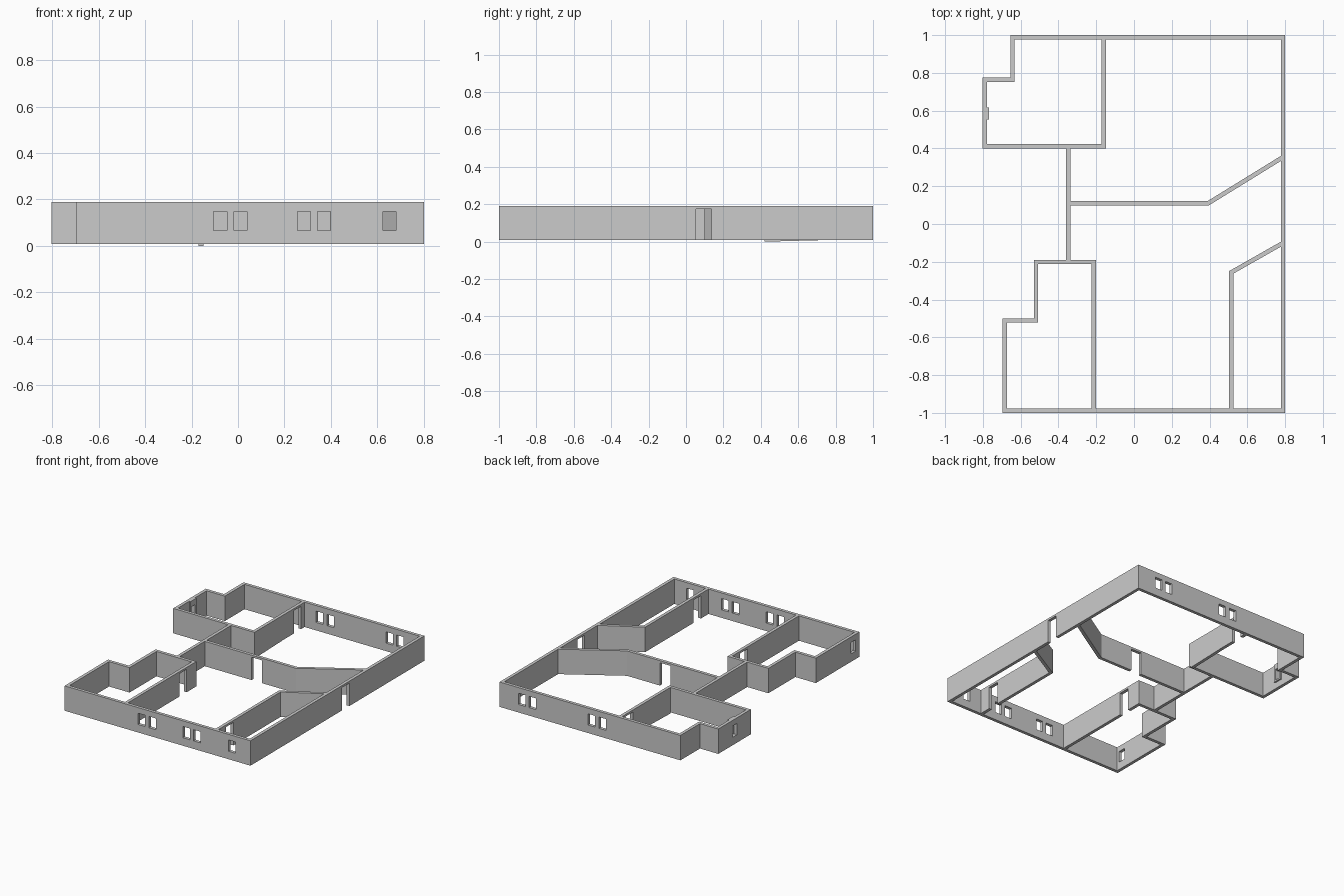
import bpy
import bmesh
from mathutils import Vector

if "Cube" in bpy.data.objects:
    bpy.data.objects.remove(bpy.data.objects["Cube"])

BASE, TOP, THICK = 0.009, 0.19, 0.023


def door(a, b):
    return (a, b, BASE, 0.175)


def window(a, b):
    return (a, b, 0.067, 0.149)


def wall(name, p, q, openings=(), miter=(0, 0), thick=THICK, base=BASE, top=TOP):
    """Straight wall from p to q. Openings use absolute x or y positions.
    miter slides the left edge forward and the right edge back at each end."""
    p, q = Vector(p), Vector(q)
    length = (q - p).length
    d = (q - p) / length
    n = Vector((-d.y, d.x)) * thick / 2
    start = p.x if abs(d.x) > abs(d.y) else p.y
    holes = [(a - start, b - start, lo, hi) for a, b, lo, hi in openings]
    ss = sorted({0, length, *[v for h in holes for v in h[:2]]})
    zs = sorted({base, top, *[v for h in holes for v in h[2:]]})
    shift = {0: miter[0], len(ss) - 1: miter[1]}

    def solid(i, k):
        if not (0 <= i < len(ss) - 1 and 0 <= k < len(zs) - 1):
            return False
        s, z = (ss[i] + ss[i + 1]) / 2, (zs[k] + zs[k + 1]) / 2
        return not any(a < s < b and lo < z < hi for a, b, lo, hi in holes)

    bm = bmesh.new()
    cache = {}

    def v(i, k, side):
        if (i, k, side) not in cache:
            pt = p + d * (ss[i] + side * shift.get(i, 0)) + n * side
            cache[i, k, side] = bm.verts.new((pt.x, pt.y, zs[k]))
        return cache[i, k, side]

    # Faces only where solid cells meet empty space
    for i in range(len(ss) - 1):
        for k in range(len(zs) - 1):
            if not solid(i, k):
                continue
            ring = [(i, k), (i + 1, k), (i + 1, k + 1), (i, k + 1)]
            for side in (1, -1):
                bm.faces.new([v(*c, side) for c in ring])
            for e, nb in enumerate([(i, k - 1), (i + 1, k), (i, k + 1), (i - 1, k)]):
                if not solid(*nb):
                    a, b = ring[e], ring[(e + 1) % 4]
                    bm.faces.new([v(*a, 1), v(*b, 1), v(*b, -1), v(*a, -1)])
    bmesh.ops.recalc_face_normals(bm, faces=bm.faces)
    me = bpy.data.meshes.new(name)
    bm.to_mesh(me)
    bm.free()
    ob = bpy.data.objects.new(name, me)
    bpy.context.collection.objects.link(ob)
    return ob


# Outer walls
wall("right_wall", (.789, -1), (.789, 1), [door(.054, .136)])
wall("back_wall", (-.655, .9885), (.7775, .9885),
     [window(-.057, -.001), window(.034, .09), window(.507, .563), window(.593, .649)])
wall("front_wall", (-.695, -.9885), (.7775, -.9885),
     [window(-.105, -.047), window(-.017, .039), window(.256, .312),
      window(.343, .399), window(.623, .68)])

# Back left room
wall("back_room_upper_side", (-.6435, .7515), (-.6435, .977))
wall("back_room_step", (-.802, .763), (-.655, .763))
wall("back_room_side", (-.7905, .4005), (-.7905, .7515), [window(.56, .61)])
wall("back_room_front", (-.779, .412), (-.148, .412))
wall("back_room_partition", (-.1595, .4235), (-.1595, .977), [door(.853, .938)])
wall("window_surround", (-.7735, .553), (-.7735, .617), [window(.565, .605)],
     thick=.011, base=.055)

# Sloping strip under the partition, reaching the ground
strip = wall("partition_footing", (-.1595, .42), (-.1595, .72), base=0, top=BASE)
for vert in strip.data.vertices:
    if vert.co.y > .7 and vert.co.z < .001:
        vert.co.z = BASE - .001

# Central spine and angled hallway wall
wall("spine_wall", (-.348, -.19), (-.348, .4005))
wall("hall_wall", (-.3365, .11), (.393, .11), [door(.04, .125)], miter=(0, -.0032))
wall("hall_angled_wall", (.393, .11), (.7775, .347), miter=(.0032, .007))

# Front left room
wall("front_room_back", (-.53, -.2015), (-.2015, -.2015))
wall("front_room_partition", (-.213, -.977), (-.213, -.213), [door(-.387, -.302)])
wall("front_room_upper_side", (-.5185, -.5225), (-.5185, -.213))
wall("front_room_step", (-.695, -.511), (-.53, -.511))
wall("front_room_side", (-.6835, -.977), (-.6835, -.5225), [window(-.957, -.902)])

# Front right room
wall("right_room_partition", (.515, -.977), (.515, -.256), [door(-.89, -.805)],
     miter=(0, .0067))
wall("right_room_angled_wall", (.515, -.256), (.7775, -.107), miter=(-.0067, .0065))
